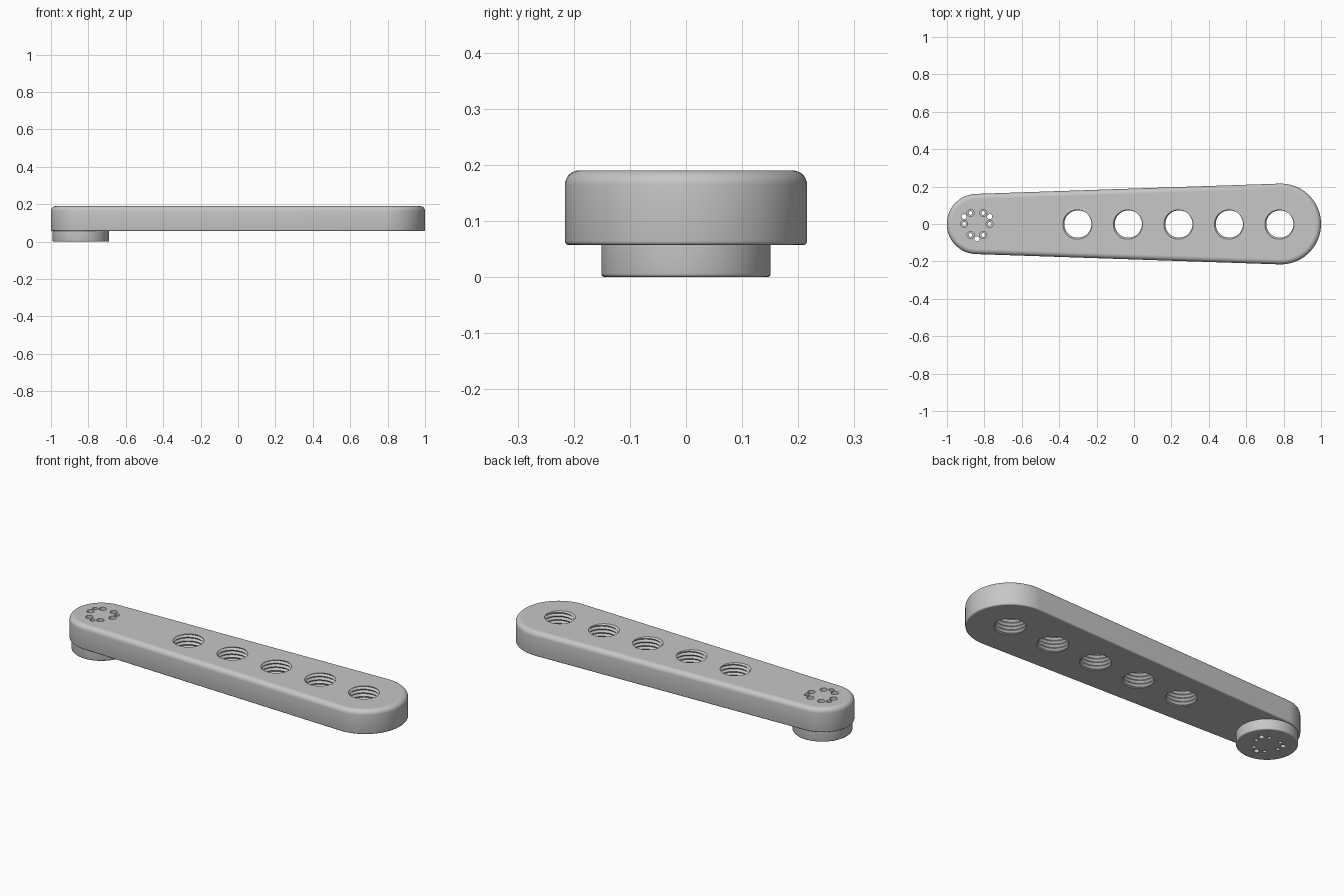
import bpy, bmesh
from math import pi, sin, cos, radians

if "Cube" in bpy.data.objects:
    bpy.data.objects.remove(bpy.data.objects["Cube"], do_unlink=True)

grey = bpy.data.materials.new("machined grey")
grey.use_nodes = True
grey.diffuse_color = (0.57, 0.57, 0.57, 1)
grey.node_tree.nodes["Principled BSDF"].inputs["Base Color"].default_value = (0.57, 0.57, 0.57, 1)

SMALL_X, SMALL_R = -0.84, 0.161   # spindle end
BIG_X, BIG_R = 0.784, 0.216       # pedal end
BASE, TOP = 0.057, 0.19


def loft(bm, rings):
    """Closed solid through equal-length rings of points."""
    loops = [[bm.verts.new(p) for p in ring] for ring in rings]
    n = len(loops[0])
    for a, b in zip(loops, loops[1:]):
        for i in range(n):
            j = (i + 1) % n
            bm.faces.new((a[i], a[j], b[j], b[i]))
    bm.faces.new(loops[0][::-1])
    bm.faces.new(loops[-1])


def circle(x, y, z, r, n):
    return [(x + r * cos(2 * pi * i / n), y + r * sin(2 * pi * i / n), z) for i in range(n)]


def tapered_outline(z, inset, n=40):
    """Two end arcs joined by their common tangents."""
    slope = (BIG_R - SMALL_R) / (BIG_X - SMALL_X)
    half = pi / 2 + slope
    pts = []
    for cx, r, start, sweep in ((BIG_X, BIG_R, -half, 2 * half),
                                (SMALL_X, SMALL_R, half, 2 * pi - 2 * half)):
        for i in range(n + 1):
            a = start + sweep * i / n
            pts.append((cx + (r - inset) * cos(a), (r - inset) * sin(a), z))
    return pts


def rounded_steps(z, r, top, n):
    """(height, inset) pairs of a rounded edge, bottom to top."""
    steps = []
    for i in range(n + 1):
        a = pi / 2 * i / n
        if top:
            steps.append((z - r + r * sin(a), r - r * cos(a)))
        else:
            steps.append((z + r - r * cos(a), r - r * sin(a)))
    return steps


def add_thread_cutter(bm, x, r_in=0.073, r_out=0.083, pitch=0.02, n=40):
    """Helical V-thread solid, longer than the arm is thick."""
    count = n * 10
    z0 = BASE - 0.03

    def row(r, lift):
        return [bm.verts.new((x + r * cos(2 * pi * i / n), r * sin(2 * pi * i / n),
                              z0 + pitch * (i / n + lift))) for i in range(count + 1)]
    crest, root = row(r_in, 0), row(r_out, 0.5)
    for i in range(count):
        bm.faces.new((crest[i], crest[i + 1], root[i + 1], root[i]))
        if i + n < count:
            bm.faces.new((root[i], root[i + 1], crest[i + n + 1], crest[i + n]))
    ends = ((crest[:n + 1] + [root[0]], z0 - 0.02),
            (root[count - n:] + [crest[count]], z0 + pitch * 11.5 + 0.02))
    for loop, z in ends:
        tip = bm.verts.new((x, 0, z))
        for a, b in zip(loop, loop[1:] + loop[:1]):
            bm.faces.new((a, b, tip))


def to_object(bm, name):
    bmesh.ops.recalc_face_normals(bm, faces=bm.faces)
    mesh = bpy.data.meshes.new(name)
    bm.to_mesh(mesh)
    bm.free()
    ob = bpy.data.objects.new(name, mesh)
    bpy.context.collection.objects.link(ob)
    mesh.materials.append(grey)
    return ob


def finish(ob, cutters):
    """Cut the holes, then smooth curved walls and keep flat faces flat."""
    for c in cutters:
        mod = ob.modifiers.new("holes", 'BOOLEAN')
        mod.operation, mod.solver, mod.object = 'DIFFERENCE', 'EXACT', c
    deps = bpy.context.evaluated_depsgraph_get()
    mesh = bpy.data.meshes.new_from_object(ob.evaluated_get(deps))
    ob.modifiers.clear()
    ob.data = mesh
    bpy.ops.object.select_all(action='DESELECT')
    ob.select_set(True)
    bpy.context.view_layer.objects.active = ob
    bpy.ops.object.shade_smooth_by_angle(angle=radians(35))
    for p in mesh.polygons:
        if abs(p.normal.z) > 0.9995:
            p.use_smooth = False


# Tapered arm with a soft top edge and a slight bottom edge
bm = bmesh.new()
steps = rounded_steps(BASE, 0.007, False, 3) + rounded_steps(TOP, 0.026, True, 7)
loft(bm, [tapered_outline(z, d) for z, d in steps])
arm = to_object(bm, "crank_arm")

# Round mounting boss below the small end
bm = bmesh.new()
steps = rounded_steps(0, 0.006, False, 3) + [(BASE, 0)]
loft(bm, [circle(SMALL_X, 0, z, 0.151 - d, 80) for z, d in steps])
boss = to_object(bm, "mounting_boss")

# Row of threaded holes
bm = bmesh.new()
for i in range(5):
    add_thread_cutter(bm, -0.3 + 0.27 * i)
threads = to_object(bm, "thread_cutter")

# Six counterbored bolt holes and three dowel holes
bm = bmesh.new()
for i in range(6):
    a = i * pi / 3
    x, y = SMALL_X + 0.068 * cos(a), 0.068 * sin(a)
    profile = ((-0.1, 0.01), (0.13, 0.01), (0.13, 0.019), (0.3, 0.019))
    loft(bm, [circle(x, y, z, r, 24) for z, r in profile])
for i in range(3):
    a = pi / 6 + i * 2 * pi / 3
    x, y = SMALL_X + 0.079 * cos(a), 0.079 * sin(a)
    loft(bm, [circle(x, y, z, 0.0135, 24) for z in (-0.1, 0.3)])
bolts = to_object(bm, "bolt_cutter")

finish(arm, [threads, bolts])
finish(boss, [bolts])
for cutter in (threads, bolts):
    bpy.data.objects.remove(cutter, do_unlink=True)
